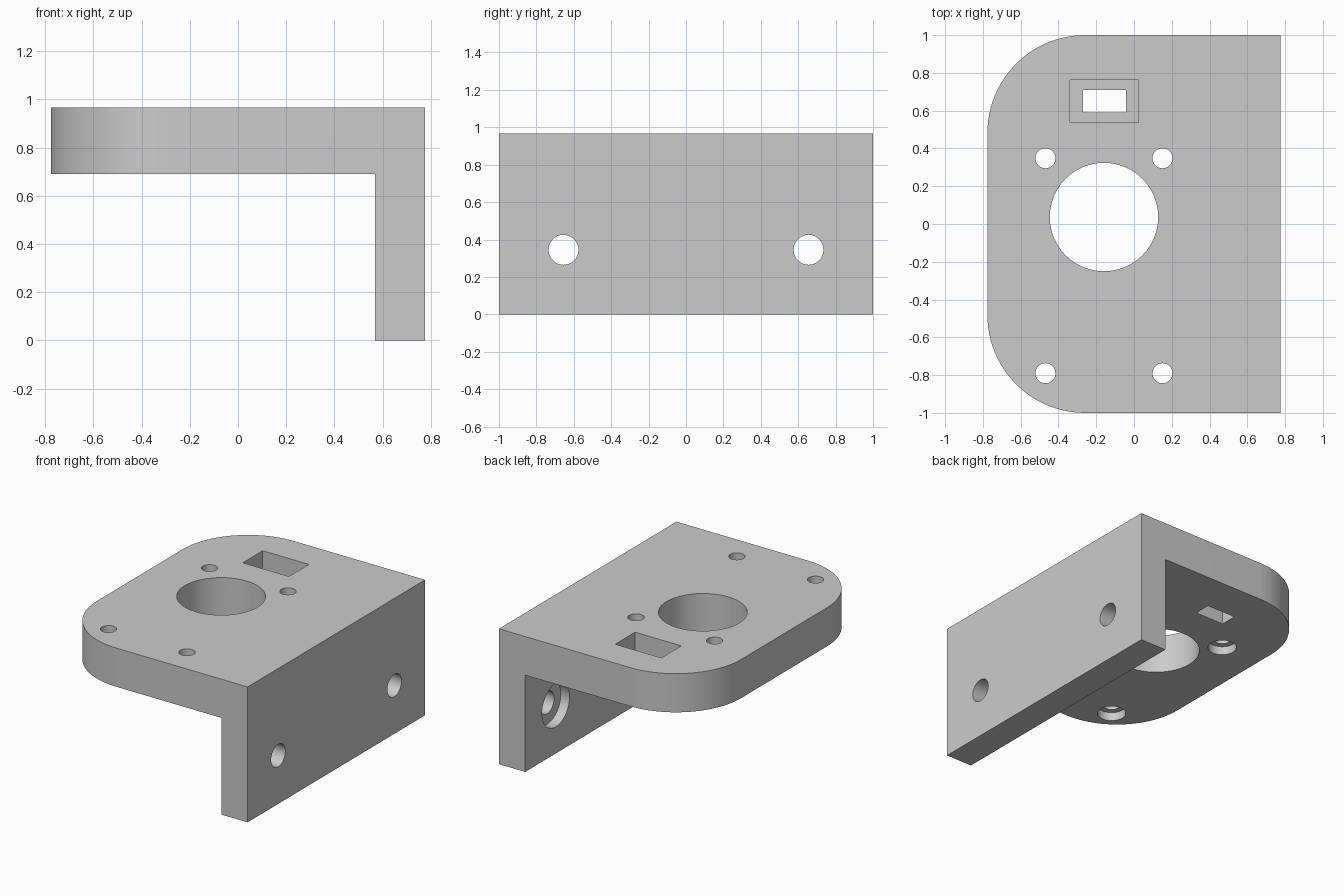
import bpy, bmesh, math

cube = bpy.data.objects.get("Cube")
if cube:
    bpy.data.objects.remove(cube, do_unlink=True)

# Main dimensions
HALF_X, HALF_Y, TOP = 0.776, 1.0, 0.966
PLATE_BOTTOM, WALL_INNER = 0.69, 0.569
CORNER = 0.517

grey = bpy.data.materials.new("plain grey")
grey.use_nodes = True
color = (0.6, 0.6, 0.6, 1)
grey.diffuse_color = color
grey.node_tree.nodes["Principled BSDF"].inputs["Base Color"].default_value = color

# L-shaped bracket: side profile extruded along y
profile = [(-HALF_X, PLATE_BOTTOM), (WALL_INNER, PLATE_BOTTOM), (WALL_INNER, 0),
           (HALF_X, 0), (HALF_X, TOP), (-HALF_X, TOP)]
bm = bmesh.new()
face = bm.faces.new([bm.verts.new((x, -HALF_Y, z)) for x, z in profile])
out = bmesh.ops.extrude_face_region(bm, geom=[face])
moved = [v for v in out["geom"] if isinstance(v, bmesh.types.BMVert)]
bmesh.ops.translate(bm, verts=moved, vec=(0, 2 * HALF_Y, 0))

# Large rounded corners on the free end of the plate
ends = [e for e in bm.edges
        if all(v.co.x < -HALF_X + 0.01 for v in e.verts)
        and abs(e.verts[0].co.z - e.verts[1].co.z) > 0.1]
bmesh.ops.bevel(bm, geom=ends, offset=CORNER, segments=24, profile=0.5, affect='EDGES')
bmesh.ops.recalc_face_normals(bm, faces=bm.faces)
mesh = bpy.data.meshes.new("angle_bracket")
bm.to_mesh(mesh)
bm.free()
bracket = bpy.data.objects.new("angle_bracket", mesh)
bpy.context.collection.objects.link(bracket)
mesh.materials.append(grey)


def cut(cutter):
    """Subtract a helper solid from the bracket, then delete the helper."""
    cutter.hide_render = True
    mod = bracket.modifiers.new("cut", 'BOOLEAN')
    mod.operation = 'DIFFERENCE'
    mod.solver = 'EXACT'
    mod.object = cutter
    bpy.ops.object.select_all(action='DESELECT')
    bracket.select_set(True)
    bpy.context.view_layer.objects.active = bracket
    bpy.ops.object.modifier_apply(modifier=mod.name)
    bpy.data.objects.remove(cutter, do_unlink=True)


def drill(center, radius, depth, along_x=False):
    rotation = (0, math.pi / 2, 0) if along_x else (0, 0, 0)
    bpy.ops.mesh.primitive_cylinder_add(vertices=48, radius=radius, depth=depth,
                                        location=center, rotation=rotation)
    cut(bpy.context.object)


def box_cut(x0, x1, y0, y1, z0, z1):
    bpy.ops.mesh.primitive_cube_add(size=1, location=((x0 + x1) / 2, (y0 + y1) / 2, (z0 + z1) / 2))
    box = bpy.context.object
    box.scale = (x1 - x0, y1 - y0, z1 - z0)
    bpy.context.view_layer.update()
    cut(box)


# Large round opening in the plate
drill((-0.159, 0.037, TOP), 0.287, 1)

# Four screw holes with recesses on the underside
for x in (-0.469, 0.151):
    for y in (0.348, -0.79):
        drill((x, y, TOP), 0.053, 1)
        drill((x, y, PLATE_BOTTOM), 0.094, 0.12)

# Two wall holes with recesses on the inner face
for y in (-0.655, 0.655):
    drill((HALF_X, y, 0.345), 0.08, 1, True)
    drill((WALL_INNER, y, 0.345), 0.155, 0.138, True)

# Stepped rectangular slot
box_cut(-0.339, 0.025, 0.538, 0.763, TOP - 0.172, TOP + 0.2)
box_cut(-0.27, -0.043, 0.59, 0.71, PLATE_BOTTOM - 0.2, TOP + 0.2)

# Smooth the round walls, keep edges sharp
bpy.ops.object.select_all(action='DESELECT')
bracket.select_set(True)
bpy.context.view_layer.objects.active = bracket
bpy.ops.object.shade_smooth_by_angle(angle=math.radians(30))
